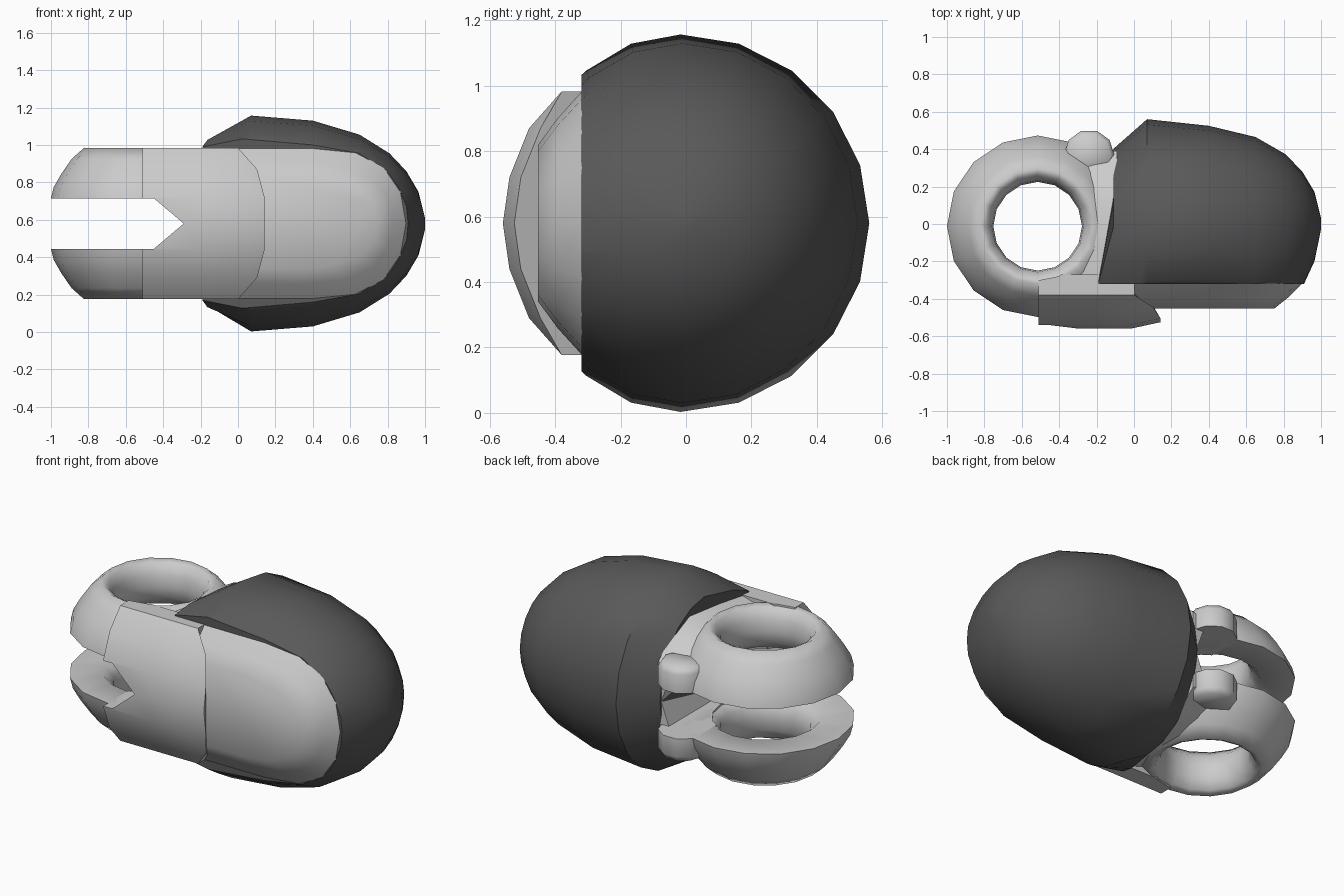
import bpy, bmesh
from math import sin, cos, pi, radians
from mathutils import Vector

if "Cube" in bpy.data.objects:
    bpy.data.objects.remove(bpy.data.objects["Cube"])

ZC = 0.58            # mid height, the model mirrors about it
RX, RY = -0.515, -0.012   # hinge axis


def smooth(ob, angle):
    bpy.ops.object.select_all(action='DESELECT')
    bpy.context.view_layer.objects.active = ob
    ob.select_set(True)
    bpy.ops.object.shade_smooth_by_angle(angle=radians(angle))


def finish(name, bm, angle=40, mat=None):
    bmesh.ops.remove_doubles(bm, verts=bm.verts, dist=0.0005)
    bmesh.ops.recalc_face_normals(bm, faces=bm.faces)
    me = bpy.data.meshes.new(name)
    bm.to_mesh(me)
    bm.free()
    ob = bpy.data.objects.new(name, me)
    bpy.context.collection.objects.link(ob)
    if mat:
        me.materials.append(mat)
    smooth(ob, angle)
    return ob


def loft(rows, wrap=False):
    """Skin closed loops of equal length, capped unless wrapped into a ring."""
    bm = bmesh.new()
    vs = [[bm.verts.new(p) for p in row] for row in rows]
    n = len(rows[0])
    pairs = list(zip(vs, vs[1:])) + ([(vs[-1], vs[0])] if wrap else [])
    for a, b in pairs:
        for i in range(n):
            j = (i + 1) % n
            bm.faces.new((a[i], a[j], b[j], b[i]))
    if not wrap:
        bm.faces.new(vs[0])
        bm.faces.new(vs[-1])
    return bm


def cut(ob, *cutters):
    for c in cutters:
        c.hide_render = True
        m = ob.modifiers.new("cut", 'BOOLEAN')
        m.operation = 'DIFFERENCE'
        m.solver = 'EXACT'
        m.object = c
        bpy.context.view_layer.objects.active = ob
        bpy.ops.object.modifier_apply(modifier=m.name)


def circle(cx, cy, r, z, n):
    return [(cx + r * cos(2 * pi * i / n), cy + r * sin(2 * pi * i / n), z) for i in range(n)]


dark = bpy.data.materials.new("dark_rubber")
dark.diffuse_color = (0.1, 0.1, 0.1, 1)
dark.use_nodes = True
dark.node_tree.nodes["Principled BSDF"].inputs["Base Color"].default_value = dark.diffuse_color

# Dark domed shell: lofted ellipses, sliced flat on the front
# (x, half height, depth to back, depth to front)
stations = [(-0.11, 0.47, 0.42, 0.65), (0.07, 0.577, 0.577, 0.49), (0.40, 0.55, 0.535, 0.49),
            (0.65, 0.475, 0.47, 0.52), (0.81, 0.375, 0.375, 0.46), (0.90, 0.28, 0.28, 0.34),
            (0.965, 0.17, 0.17, 0.20), (1.0, 0.03, 0.03, 0.03)]
rows = []
for k, (x, rz, back, front) in enumerate(stations):
    row = []
    for i in range(20):
        a = 2 * pi * i / 20
        s = sin(a)
        y = -0.018 + 0.02 * max(0, x) + s * (back if s > 0 else front)
        dx = 0.27 * max(0, -0.02 - y) if k == 0 else 0
        row.append((x - dx, y, ZC + rz * cos(a)))
    rows.append(row)
bm = loft(rows)
bmesh.ops.bisect_plane(bm, geom=bm.verts[:] + bm.edges[:] + bm.faces[:],
                       plane_co=Vector((0, -0.32, 0)), plane_no=Vector((0, 1, 0)),
                       clear_inner=True)
bmesh.ops.holes_fill(bm, edges=[e for e in bm.edges if e.is_boundary], sides=0)
finish("dome_shell", bm, 40, dark)

# Grey front pad with sloping rim
outer = [(-0.1, 0.403), (0.15, 0.403), (0.40, 0.403), (0.63, 0.38), (0.78, 0.30), (0.87, 0.17), (0.9, 0)]
inner = [(-0.1, 0.24), (0.15, 0.24), (0.36, 0.24), (0.52, 0.22), (0.65, 0.17), (0.73, 0.10), (0.75, 0)]


def pad_loop(t, y):
    pts = [(a[0] + (b[0] - a[0]) * t, a[1] + (b[1] - a[1]) * t) for a, b in zip(outer, inner)]
    return [(x, y, ZC + z) for x, z in pts] + [(x, y, ZC - z) for x, z in pts[-2::-1]]


finish("front_pad", loft([pad_loop(0, -0.318), pad_loop(0.5, -0.392), pad_loop(1, -0.452)]), 50)

# Rounded knuckle on the front: (y, half height, x of the end edge)
sec = [(-0.27, 0.403, 0.0), (-0.38, 0.403, 0.0), (-0.48, 0.29, 0.10), (-0.54, 0.14, 0.14)]
full = sec + [(-0.56, 0, 0.14)] + [(y, -z, e) for y, z, e in sec[::-1]]


def knuckle_row(x, dy=0, end=False):
    return [((e + 0.002 if end else x), y + (dy if y < -0.4 else 0), ZC + z) for y, z, e in full]


knuckle = finish("knuckle", loft([knuckle_row(-0.51), knuckle_row(-0.2), knuckle_row(-0.02),
                                  knuckle_row(0, 0.035, True)]))

# Web joining the hinge rings to the shell
half = [(-0.3, 0.40), (-0.1, 0.40), (0.12, 0.39), (0.26, 0.33), (0.39, 0.22)]
loop = half + [(y, -z) for y, z in half[::-1]]
web = finish("hinge_web", loft([[(x, y, ZC + z * s) for y, z in loop]
                                for x, s in ((-0.36, 0.86), (-0.22, 0.97), (-0.09, 1.06))]))


# Fork slot and hinge hole cutters
def slot_cutter(name, tip_x, shoulder_x):
    slot = [(-1.2, 0.135), (shoulder_x, 0.135), (tip_x, 0), (shoulder_x, -0.135), (-1.2, -0.135)]
    return finish(name, loft([[(x, y, ZC + z) for x, z in slot] for y in (-1, 1)]))


front_slot = slot_cutter("front_slot_cutter", -0.29, -0.45)
deep_slot = slot_cutter("deep_slot_cutter", -0.11, -0.16)
hole = finish("hole_cutter", loft([circle(RX, RY, 0.29, z, 16) for z in (-0.5, 1.7)]))
cut(knuckle, front_slot, hole)
cut(web, deep_slot, hole)
smooth(knuckle, 50)
smooth(web, 50)
for c in (front_slot, deep_slot, hole):
    bpy.data.objects.remove(c)

# Hinge rings and pegs, mirrored above and below the slot
ring_profile = [(0.30, 0.135), (0.485, 0.135), (0.47, 0.195), (0.43, 0.265), (0.375, 0.345),
                (0.31, 0.403), (0.275, 0.385), (0.245, 0.33), (0.237, 0.26), (0.248, 0.19)]
for side, s in (("upper", 1), ("lower", -1)):
    finish(side + "_hinge_ring",
           loft([circle(RX, RY, r, ZC + s * z, 16) for r, z in ring_profile], wrap=True), 80)
    finish(side + "_peg",
           loft([circle(-0.24, 0.37, r, ZC + s * z, 10)
                 for r, z in ((0.135, 0.135), (0.135, 0.245), (0.115, 0.275))]), 60)
